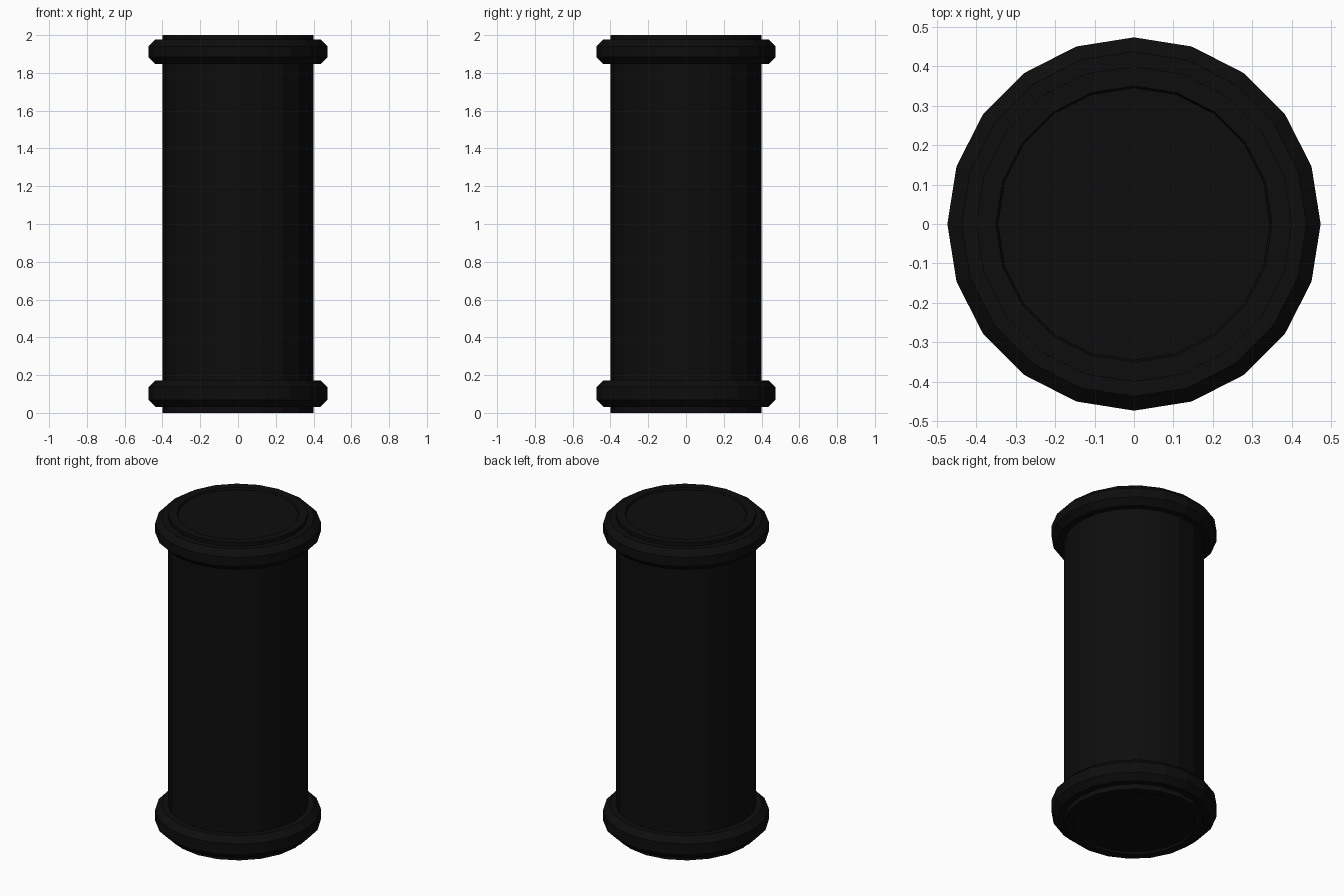
import bpy
import bmesh
from math import cos, sin, tau

SIDES = 20

cube = bpy.data.objects.get("Cube")
if cube:
    bpy.data.objects.remove(cube, do_unlink=True)

black = bpy.data.materials.new("matte black")
black.use_nodes = True
colour = (0.004, 0.004, 0.004, 1)
black.diffuse_color = colour
black.node_tree.nodes["Principled BSDF"].inputs["Base Color"].default_value = colour


def lathe(name, profile, closed=False):
    """Turn an (r, z) profile around z; open profiles get flat end caps."""
    bm = bmesh.new()
    rings = [[bm.verts.new((r * cos(tau * i / SIDES), r * sin(tau * i / SIDES), z))
              for i in range(SIDES)] for r, z in profile]
    pairs = list(zip(rings, rings[1:]))
    if closed:
        pairs.append((rings[-1], rings[0]))
    else:
        bm.faces.new(rings[0])
        bm.faces.new(rings[-1])
    for low, high in pairs:
        for i in range(SIDES):
            j = (i + 1) % SIDES
            bm.faces.new((low[i], low[j], high[j], high[i]))
    bmesh.ops.recalc_face_normals(bm, faces=bm.faces)
    mesh = bpy.data.meshes.new(name)
    bm.to_mesh(mesh)
    bm.free()
    mesh.materials.append(black)
    obj = bpy.data.objects.new(name, mesh)
    bpy.context.collection.objects.link(obj)
    return obj


def collar(name, z, half):
    """Chamfered band around the body."""
    inner, outer, chamfer = 0.39, 0.473, 0.036
    lathe(name, [(inner, z - half), (outer - chamfer, z - half),
                 (outer, z - half + chamfer), (outer, z + half - chamfer),
                 (outer - chamfer, z + half), (inner, z + half)], closed=True)


# Body with a shallow recess in each end
lathe("body", [(0.345, 0.012), (0.35, 0), (0.4, 0),
               (0.4, 2), (0.35, 2), (0.345, 1.988)])

# Collars near both ends
collar("lower_collar", 0.102, 0.07)
collar("upper_collar", 1.912, 0.065)
